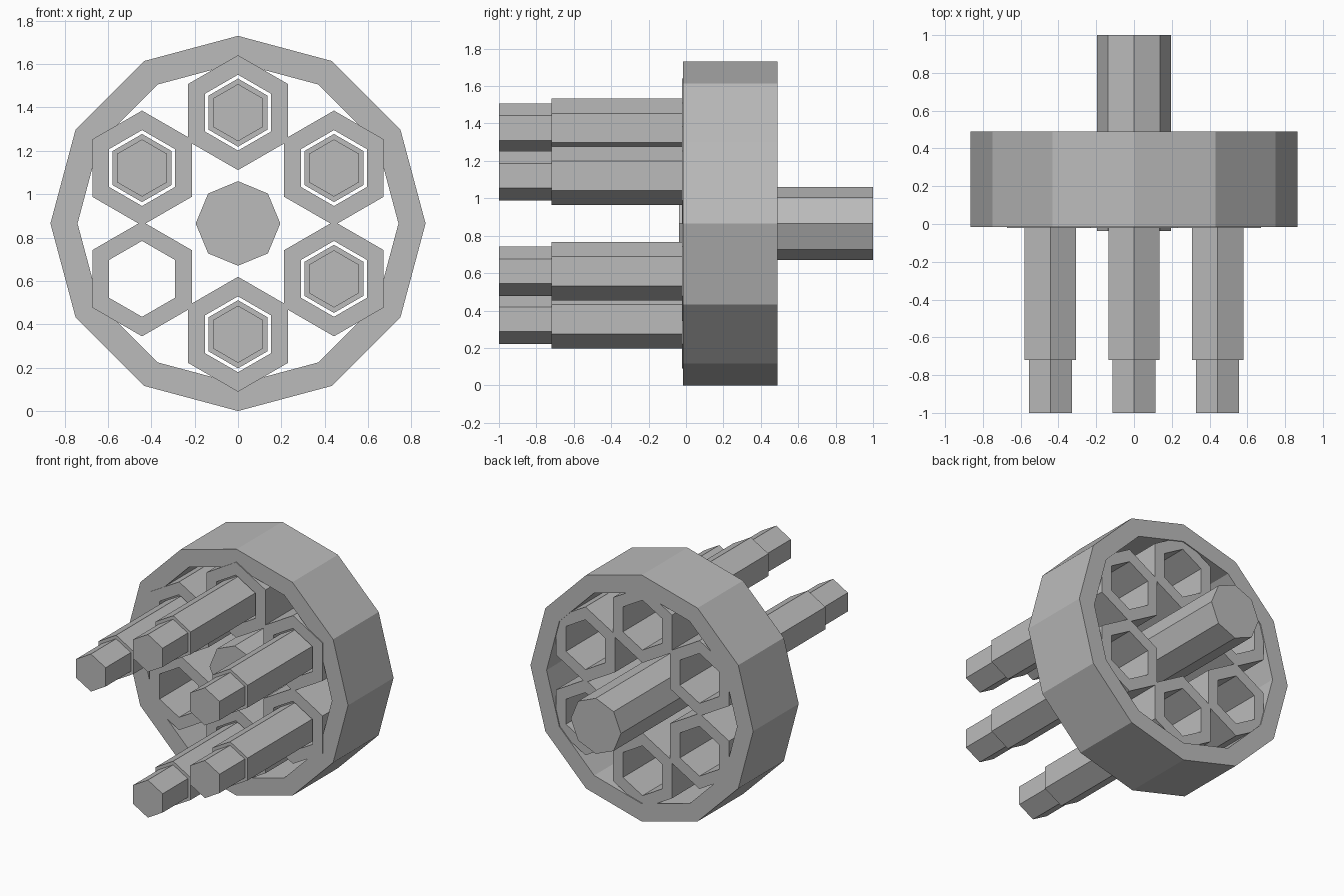
import bpy, bmesh, math

if "Cube" in bpy.data.objects:
    bpy.data.objects.remove(bpy.data.objects["Cube"])

CZ = 0.865  # height of the central axis

grey = bpy.data.materials.new("plain grey")
grey.diffuse_color = (0.5, 0.5, 0.5, 1)
grey.use_nodes = True
grey.node_tree.nodes["Principled BSDF"].inputs["Base Color"].default_value = grey.diffuse_color


def ring_of(bm, cx, cz, r, n, y):
    """Regular polygon of verts in the XZ plane, one corner pointing up."""
    return [bm.verts.new((cx + r * math.sin(2 * math.pi * i / n), y,
                          cz + r * math.cos(2 * math.pi * i / n))) for i in range(n)]


def lathe(name, cx, cz, n, profile, closed=False):
    """Sweep (radius, y) points round a y-axis; closed = tube, open = capped rod."""
    bm = bmesh.new()
    rings = [ring_of(bm, cx, cz, r, n, y) for r, y in profile]
    pairs = list(zip(rings, rings[1:]))
    if closed:
        pairs.append((rings[-1], rings[0]))
    for a, b in pairs:
        for i in range(n):
            j = (i + 1) % n
            bm.faces.new((a[i], a[j], b[j], b[i]))
    if not closed:
        bm.faces.new(rings[0])
        bm.faces.new(rings[-1])
    bmesh.ops.recalc_face_normals(bm, faces=bm.faces)
    mesh = bpy.data.meshes.new(name)
    bm.to_mesh(mesh)
    bm.free()
    mesh.materials.append(grey)
    obj = bpy.data.objects.new(name, mesh)
    bpy.context.collection.objects.link(obj)
    return obj


def tube(name, cx, cz, n, r_out, r_in, y0, y1):
    return lathe(name, cx, cz, n, [(r_out, y0), (r_out, y1), (r_in, y1), (r_in, y0)], True)


# Twelve-sided outer drum and eight-sided axle
tube("outer_drum", 0, CZ, 12, 0.865, 0.74, -0.015, 0.49)
lathe("axle", 0, CZ, 8, [(0.195, -0.037), (0.195, 1.0)])

# Six hexagonal chambers; the lower left one is empty
for k in range(6):
    a = math.radians(60 * k)
    x, z = 0.511 * math.sin(a), CZ + 0.511 * math.cos(a)
    tube(f"chamber_{k}", x, z, 6, 0.265, 0.175, -0.022, 0.483)
    if k != 4:
        # Stepped hexagonal rod
        lathe(f"rod_{k}", x, z, 6,
              [(0.132, -1.0), (0.132, -0.72), (0.157, -0.72), (0.157, 0.03)])
